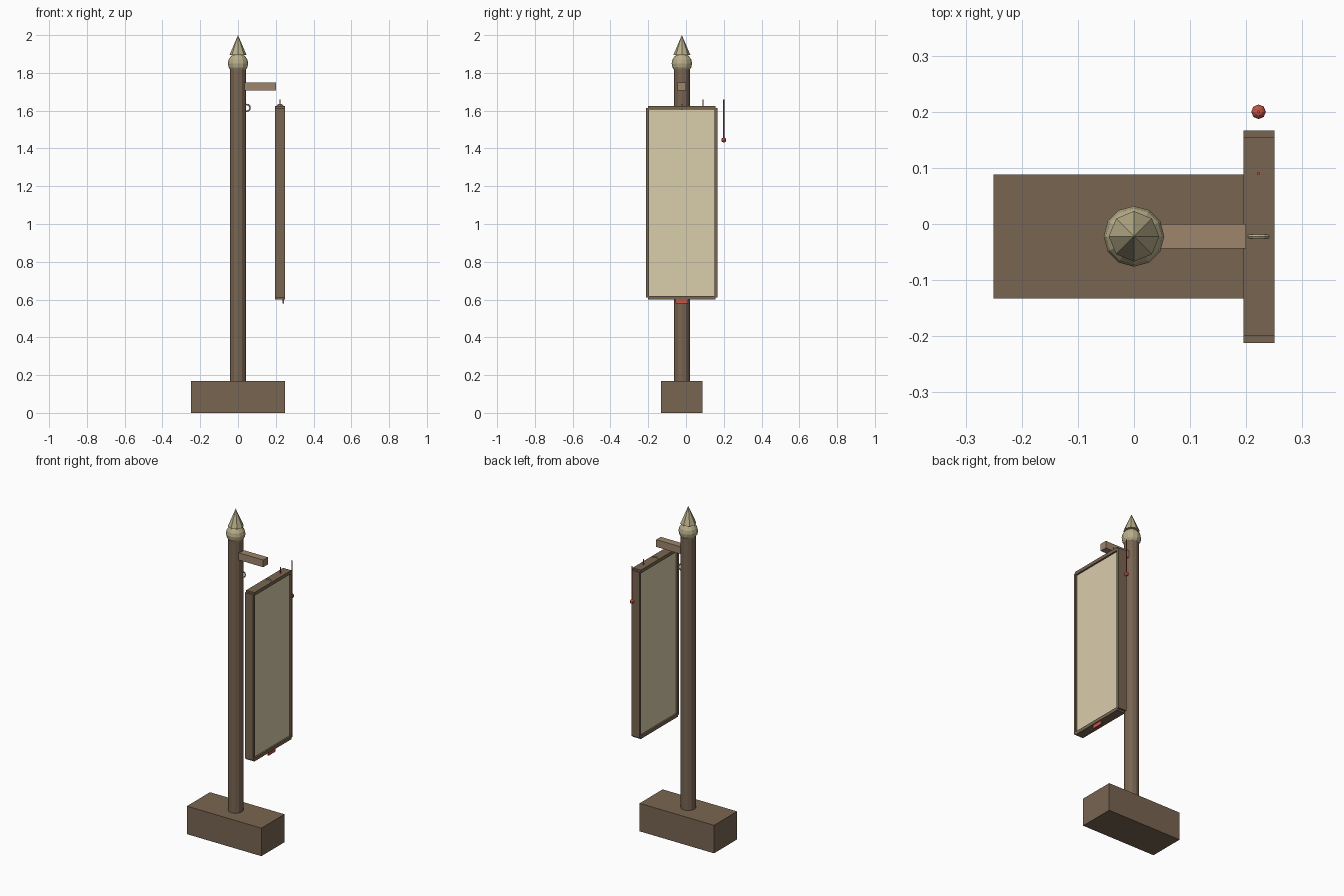
import bpy
from math import pi

if "Cube" in bpy.data.objects:
    bpy.data.objects.remove(bpy.data.objects["Cube"])

CY = -0.022   # post centre line
SX = 0.222    # hanging sign centre line


def material(name, rgb):
    m = bpy.data.materials.new(name)
    m.diffuse_color = (*rgb, 1)
    m.use_nodes = True
    m.node_tree.nodes["Principled BSDF"].inputs["Base Color"].default_value = m.diffuse_color
    return m


wood = material("dark_wood", (0.19, 0.13, 0.083))
light_wood = material("light_wood", (0.34, 0.235, 0.145))
cream = material("cream_paper", (0.70, 0.61, 0.41))
brass = material("brass", (0.48, 0.42, 0.25))
red = material("red", (0.58, 0.09, 0.06))


def finish(name, mat):
    o = bpy.context.object
    o.name = name
    o.data.materials.append(mat)
    return o


def box(name, mat, x, y, z):
    """Box from (min, max) pairs on each axis."""
    lo, hi = zip(x, y, z)
    bpy.ops.mesh.primitive_cube_add(
        size=1, location=[(a + b) / 2 for a, b in zip(lo, hi)])
    o = finish(name, mat)
    o.scale = [b - a for a, b in zip(lo, hi)]
    bpy.ops.object.transform_apply(location=False, rotation=False, scale=True)
    return o


def rod(name, mat, x, y, z, r1, r2=None, sides=12):
    bpy.ops.mesh.primitive_cone_add(
        vertices=sides, radius1=r1, radius2=r1 if r2 is None else r2,
        depth=z[1] - z[0], location=(x, y, (z[0] + z[1]) / 2))
    return finish(name, mat)


def ball(name, mat, loc, r, seg, rings):
    bpy.ops.mesh.primitive_uv_sphere_add(
        segments=seg, ring_count=rings, radius=r, location=loc)
    return finish(name, mat)


def ring(name, x):
    bpy.ops.mesh.primitive_torus_add(
        major_radius=0.018, minor_radius=0.004, major_segments=12,
        minor_segments=6, location=(x, CY, 1.615), rotation=(pi / 2, 0, 0))
    return finish(name, brass)


# Base, post and pointed finial
box("base", wood, (-0.25, 0.25), (-0.133, 0.088), (0, 0.17))
rod("post", wood, 0, CY, (0.17, 1.82), 0.042)
ball("finial_ball", brass, (0, CY, 1.85), 0.054, 12, 8)
rod("finial_spike", brass, 0, CY, (1.895, 2.0), 0.045, 0, 8)

# Arm and hanging rings
box("arm", light_wood, (0.03, 0.2), (CY - 0.022, CY + 0.022), (1.706, 1.75))
ring("post_ring", 0.046)
ring("sign_ring", SX)

# Framed sign board
FX = (0.195, 0.25)
box("sign_panel", cream, (0.205, 0.24), (-0.2, 0.155), (0.61, 1.615))
for name, z in (("top_rail", (1.605, 1.625)), ("bottom_rail", (0.6, 0.62))):
    box(name, wood, FX, (-0.2, 0.155), z)
for name, y in (("front_stile", (-0.212, -0.196)), ("back_stile", (0.151, 0.167))):
    box(name, wood, FX, y, (0.61, 1.615))

# Red tag, short pin and beaded cord
box("tag", red, (0.236, 0.244), (-0.055, 0.011), (0.578, 0.602))
rod("pin", red, SX, 0.09, (1.615, 1.66), 0.003, sides=6)
rod("cord", red, SX, 0.2, (1.445, 1.66), 0.003, sides=6)
ball("cord_bead", red, (SX, 0.2, 1.445), 0.013, 8, 6)
